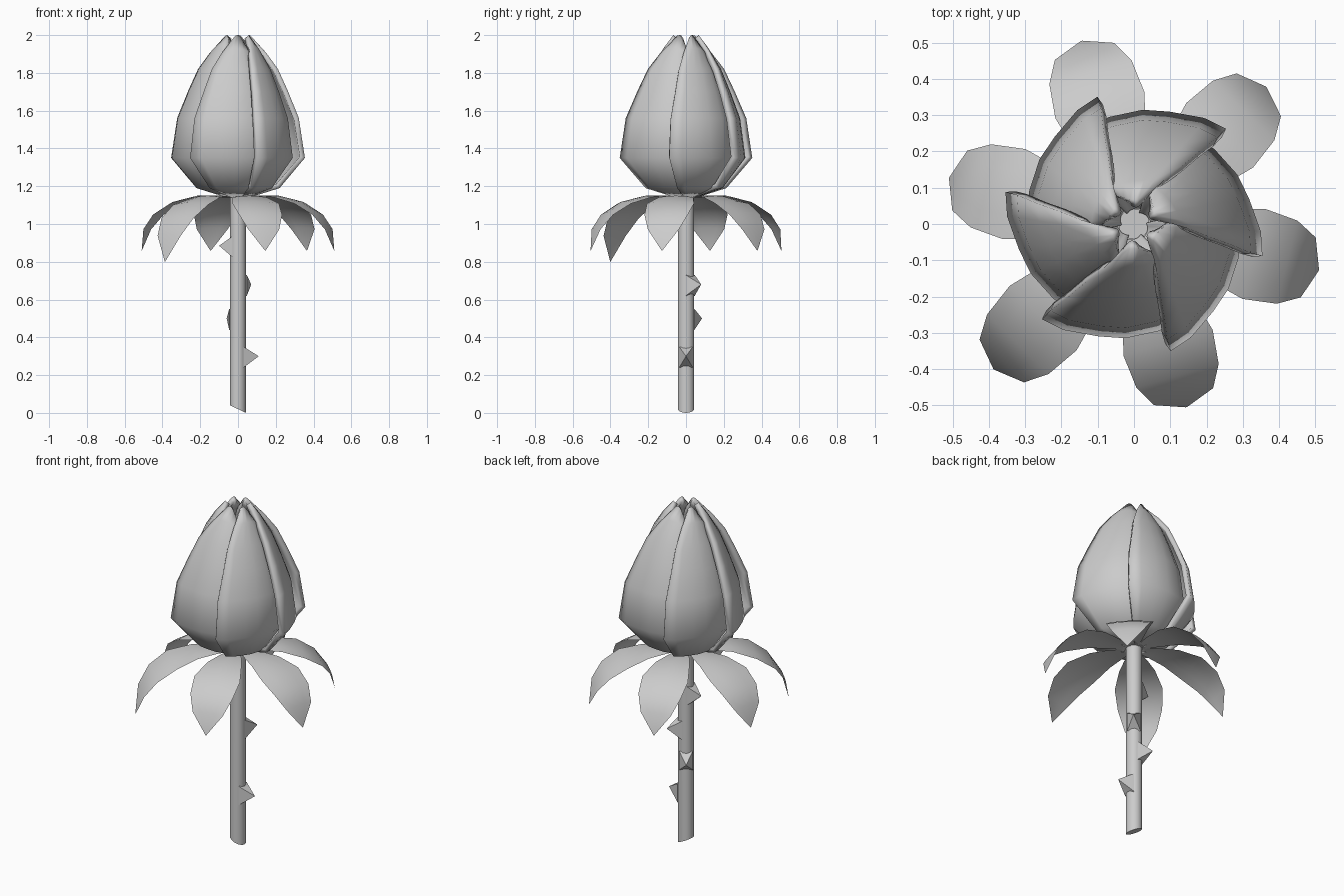
import bpy, bmesh
from math import radians, sin, cos, pi, atan2, hypot
from mathutils import Matrix, Vector

if "Cube" in bpy.data.objects:
    bpy.data.objects.remove(bpy.data.objects["Cube"])


def make(name, verts, faces, smooth=True, sharp=50):
    me = bpy.data.meshes.new(name)
    me.from_pydata(verts, [], faces)
    me.update()
    ob = bpy.data.objects.new(name, me)
    bpy.context.collection.objects.link(ob)
    if smooth:
        me.shade_smooth()
        me.set_sharp_from_angle(angle=radians(sharp))
    return ob


def grid_faces(rows, cols):
    return [(i * cols + j, i * cols + j + 1, (i + 1) * cols + j + 1, (i + 1) * cols + j)
            for i in range(rows - 1) for j in range(cols - 1)]


START = -14  # direction of the first raised petal edge, in degrees

# Bud petals: each has a raised leading edge and tucks under its neighbour
# rows: height, radius at the raised edge, shift of leading edge, span in degrees
PROFILE = [(1.14, .06, 6, 76), (1.19, .225, 2, 84), (1.35, .365, 0, 88),
           (1.56, .332, 0, 88), (1.70, .272, 2, 86), (1.82, .215, 4, 82),
           (1.93, .138, 9, 74), (2.0, .078, 14, 64)]
# columns: fraction across the span, radius factor, how far the tip edge drops
ACROSS = [(0, 1.0, 1.0), (.12, .96, .45), (.3, .89, .05), (.45, .865, 0),
          (.65, .83, .2), (.82, .79, .6), (1, .74, 1.2)]


def petal(k):
    verts = []
    for i, (z, r, shift, span) in enumerate(PROFILE):
        for f, fac, drop in ACROSS:
            a = radians(START + 60 * k + shift + f * span)
            dz = .06 * drop if i == 7 else (.025 * drop if i == 6 else 0)
            rr = r * fac + dz * .5
            verts.append((rr * cos(a), rr * sin(a), z - dz))
    ob = make(f"petal_{k + 1}", verts, grid_faces(len(PROFILE), len(ACROSS)))
    mod = ob.modifiers.new("thickness", 'SOLIDIFY')
    mod.thickness = .028
    mod.offset = -1


# Sepals: thin drooping leaves, rows of distance, height, half width
LEAF = [(.02, 1.14, .02), (.12, 1.15, .06), (.22, 1.15, .095), (.34, 1.12, .128),
        (.435, 1.06, .118), (.495, .98, .085), (.525, .86, .002)]


def sepal(k):
    long = 1.06 if k == 4 else 1
    verts = []
    for r, z, w in LEAF:
        for s in (-1, -.5, 0, .5, 1):
            drop = .012 * s * s * (w / .128)
            zz = 1.15 - (1.15 - z) * (1.2 if k == 4 else 1)
            verts.append((r * long, s * w, zz - drop))
    rot = Matrix.Rotation(radians(START + 60 * k), 4, 'Z')
    verts = [rot @ Vector(v) for v in verts]
    make(f"sepal_{k + 1}", verts, grid_faces(len(LEAF), 5))


for k in range(6):
    petal(k)
    sepal(k)

# Stem with a slanted cut at the bottom
N, R = 14, .043
ring = [(R * cos(2 * pi * i / N), R * sin(2 * pi * i / N)) for i in range(N)]
verts = [(x, y, .02 - .02 * x / R) for x, y in ring] + [(x, y, 1.155) for x, y in ring]
faces = [(i, (i + 1) % N, N + (i + 1) % N, N + i) for i in range(N)]
faces += [tuple(reversed(range(N))), tuple(range(N, 2 * N))]
make("stem", verts, faces)

# Thorns: flat-sided pyramids set into the stem (tip x, y, z)
for n, (x, y, z) in enumerate([(.11, 0, .30), (-.06, .085, .50),
                               (.07, .08, .68), (-.10, 0, .885)]):
    rot = Matrix.Rotation(atan2(y, x), 4, 'Z')
    pts = [(.03, -.036, -.06), (.03, .036, -.06), (.03, .036, .05), (.03, -.036, .05),
           (hypot(x, y), 0, 0)]
    verts = [rot @ Vector(p) + Vector((0, 0, z)) for p in pts]
    make(f"thorn_{n + 1}", verts,
         [(0, 1, 4), (1, 2, 4), (2, 3, 4), (3, 0, 4), (3, 2, 1, 0)], smooth=False)
